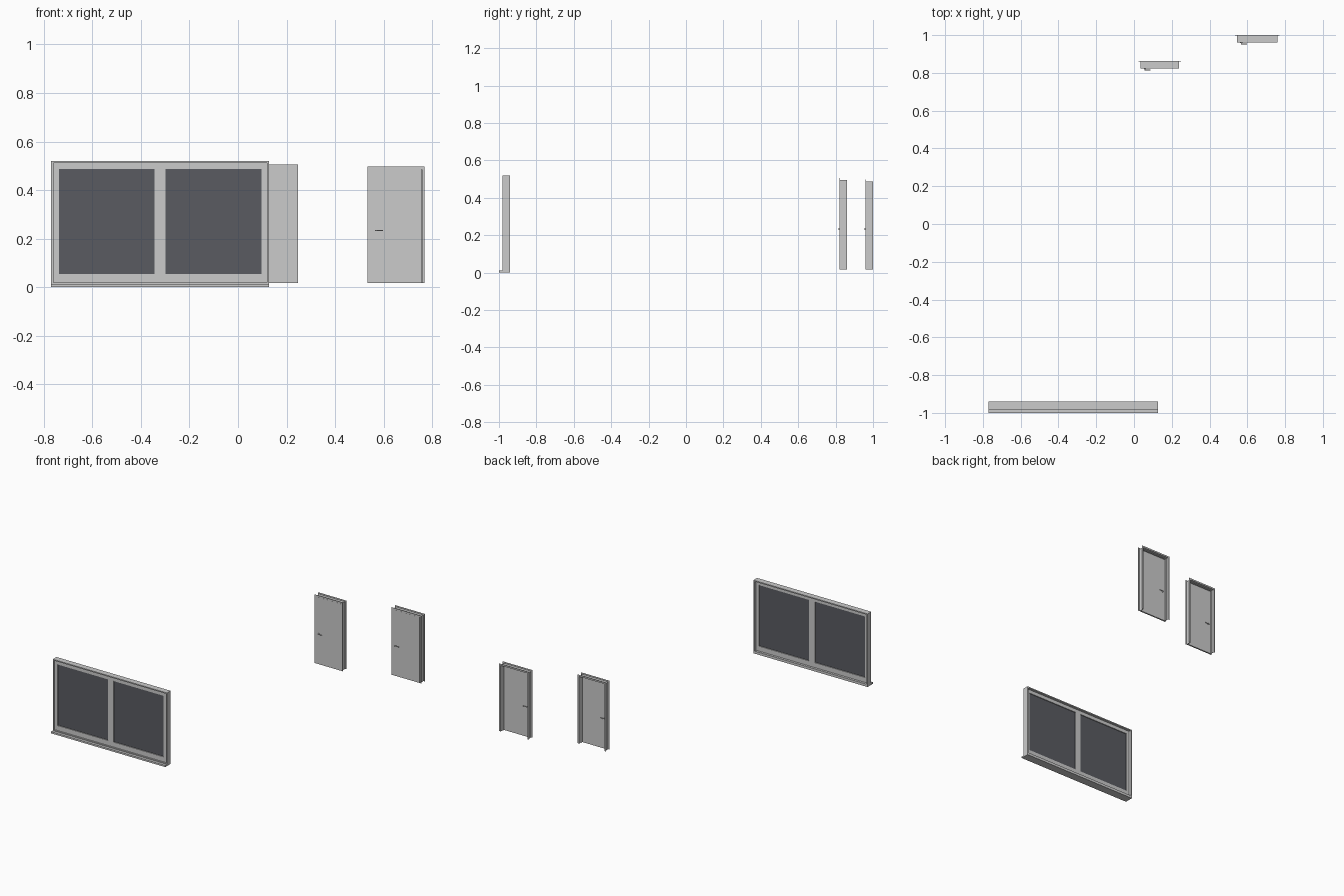
import bpy, bmesh
from math import pi
from mathutils import Matrix, Vector

if "Cube" in bpy.data.objects:
    bpy.data.objects.remove(bpy.data.objects["Cube"])


def finish(bm, name, mat=None):
    bmesh.ops.recalc_face_normals(bm, faces=bm.faces)
    me = bpy.data.meshes.new(name)
    bm.to_mesh(me)
    bm.free()
    ob = bpy.data.objects.new(name, me)
    bpy.context.collection.objects.link(ob)
    if mat:
        me.materials.append(mat)
    return ob


def box(name, x0, x1, y0, y1, z0, z1, mat=None):
    bm = bmesh.new()
    bmesh.ops.create_cube(bm, size=1)
    bm.transform(Matrix.Translation(((x0 + x1) / 2, (y0 + y1) / 2, (z0 + z1) / 2))
                 @ Matrix.Diagonal((x1 - x0, y1 - y0, z1 - z0, 1)))
    return finish(bm, name, mat)


def extrude_y(bm, faces, depth):
    ret = bmesh.ops.extrude_face_region(bm, geom=faces)
    verts = [v for v in ret["geom"] if isinstance(v, bmesh.types.BMVert)]
    bmesh.ops.translate(bm, verts=verts, vec=(0, depth, 0))


def portal(name, x0, x1, y0, y1, z0, z1, t):
    """Three-sided frame (two jambs and a head), open at the bottom."""
    bm = bmesh.new()
    outer = [(x0, z0), (x0, z1), (x1, z1), (x1, z0)]
    inner = [(x0 + t, z0), (x0 + t, z1 - t), (x1 - t, z1 - t), (x1 - t, z0)]
    o = [bm.verts.new((x, y0, z)) for x, z in outer]
    i = [bm.verts.new((x, y0, z)) for x, z in inner]
    faces = [bm.faces.new((o[k], o[k + 1], i[k + 1], i[k])) for k in range(3)]
    extrude_y(bm, faces, y1 - y0)
    return finish(bm, name)


def ring(name, x0, x1, y0, y1, z0, z1, side, top, bottom):
    """Four-sided rectangular frame."""
    bm = bmesh.new()
    outer = [(x0, z0), (x0, z1), (x1, z1), (x1, z0)]
    inner = [(x0 + side, z0 + bottom), (x0 + side, z1 - top),
             (x1 - side, z1 - top), (x1 - side, z0 + bottom)]
    o = [bm.verts.new((x, y0, z)) for x, z in outer]
    i = [bm.verts.new((x, y0, z)) for x, z in inner]
    faces = [bm.faces.new((o[k], o[(k + 1) % 4], i[(k + 1) % 4], i[k])) for k in range(4)]
    extrude_y(bm, faces, y1 - y0)
    return finish(bm, name)


def rod(bm, a, b, r):
    a, b = Vector(a), Vector(b)
    m = Matrix.Translation((a + b) / 2) @ (b - a).to_track_quat('Z', 'Y').to_matrix().to_4x4()
    bmesh.ops.create_cone(bm, cap_ends=True, segments=12, radius1=r, radius2=r,
                          depth=(b - a).length, matrix=m)


def handle(name, x, y, z, out):
    """Lever handle: rose, neck and lever; out is the side it projects to."""
    bm = bmesh.new()
    tip = y + out * 0.0075
    rod(bm, (x, y, z), (x, y + out * 0.0015, z), 0.0055)
    rod(bm, (x, y, z), (x, tip, z), 0.0023)
    rod(bm, (x - 0.0023, tip, z), (x + 0.029, tip, z), 0.0023)
    finish(bm, name)
    ob = bpy.data.objects[name]
    bpy.context.view_layer.objects.active = ob
    for o in bpy.context.selected_objects:
        o.select_set(False)
    ob.select_set(True)
    bpy.ops.object.shade_smooth_by_angle(angle=pi / 5)


def door(tag, x0, x1, y0, z1):
    z0, y1, w, t = 0.017, y0 + 0.040, 0.0115, 0.0015
    xa, xb, za = x0 + w - t, x1 - w + t, z1 - w + t
    # face casings and the recessed liner between them
    portal(tag + "_front_casing", x0, x1, y0, y0 + t, z0, z1, w)
    portal(tag + "_back_casing", x0, x1, y1 - t, y1, z0, z1, w)
    portal(tag + "_jamb_liner", xa, xb, y0 + t, y1 - t, z0, za, t)
    # stop behind the slab
    portal(tag + "_stop", xa + t, xb - t, y0 + 0.0105, y0 + 0.022, z0, za - t, 0.0035)
    # slab flush with the front
    box(tag + "_slab", xa + t + 0.0004, xb - t - 0.0004, y0, y0 + 0.010,
        z0 + 0.0005, za - t - 0.0004)
    handle(tag + "_front_handle", x0 + 0.034, y0, 0.233, -1)
    handle(tag + "_back_handle", x0 + 0.034, y0 + 0.010, 0.233, 1)


glass = bpy.data.materials.new("dark_glass")
glass.diffuse_color = (0.10, 0.105, 0.12, 1)
glass.use_nodes = True
glass.node_tree.nodes["Principled BSDF"].inputs["Base Color"].default_value = glass.diffuse_color

# window: outer frame, projecting sill, two sashes with panes
ring("window_frame", -0.77, 0.128, -0.981, -0.940, 0.004, 0.52, 0.009, 0.008, 0.014)
box("window_sill", -0.77, 0.128, -1.0, -0.940, 0.0, 0.012)
for side, xa, xb in (("left", -0.761, -0.3212), ("right", -0.3208, 0.119)):
    ring(side + "_sash", xa, xb, -0.972, -0.956, 0.018, 0.512, 0.0225, 0.025, 0.035)
    box(side + "_pane", xa + 0.0225, xb - 0.0225, -0.966, -0.962, 0.053, 0.487, glass)

# two doors of the same build
door("near_door", 0.025, 0.248, 0.822, 0.505)
door("far_door", 0.534, 0.769, 0.960, 0.497)
